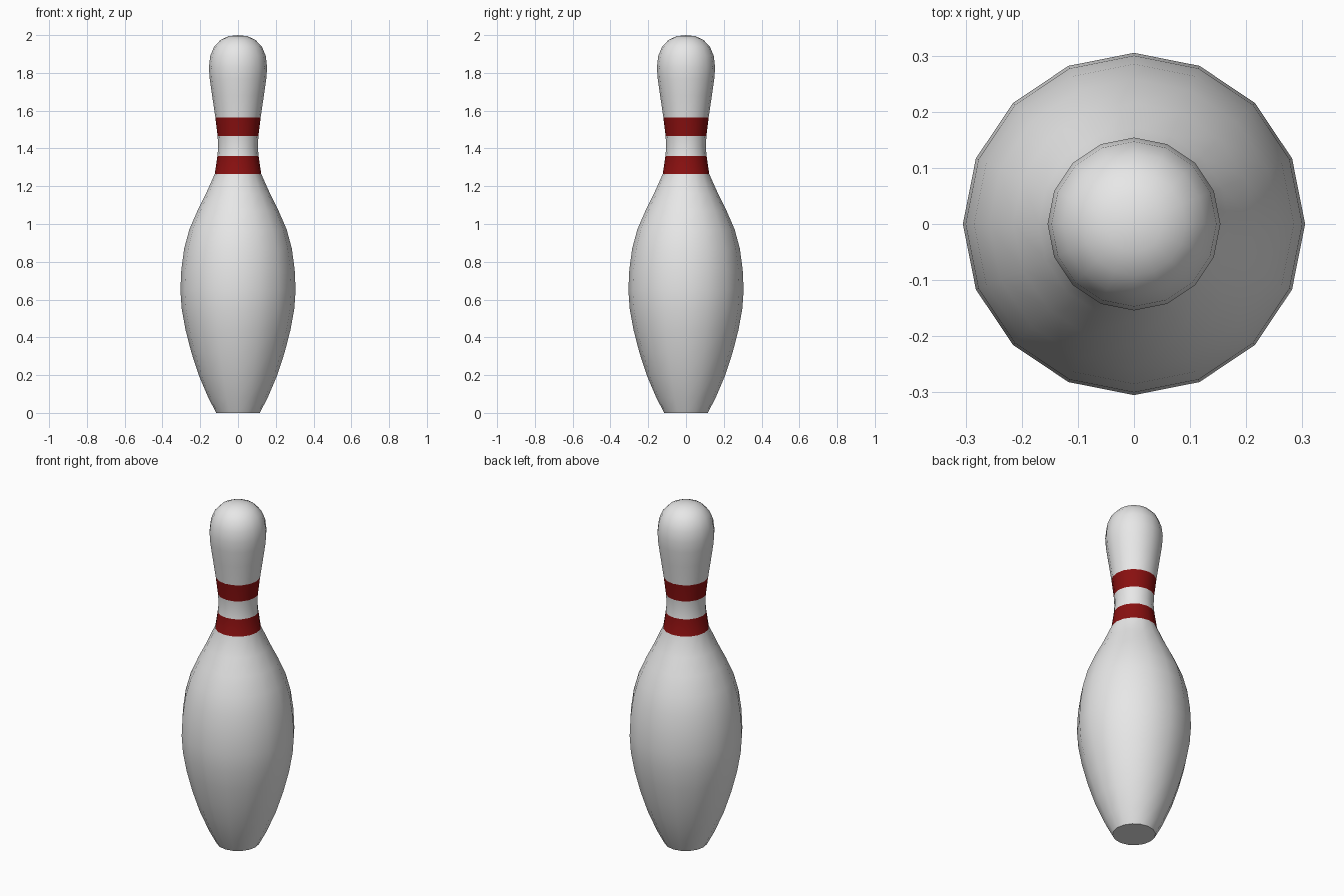
import bpy, bmesh, math

if "Cube" in bpy.data.objects:
    bpy.data.objects.remove(bpy.data.objects["Cube"])

def material(name, rgb):
    m = bpy.data.materials.new(name)
    m.diffuse_color = (*rgb, 1)
    m.use_nodes = True
    m.node_tree.nodes["Principled BSDF"].inputs["Base Color"].default_value = m.diffuse_color
    return m

# Profile: (radius, height) from the base rim to just below the crown
PROFILE = [(0.115, 0.0), (0.157, 0.08), (0.208, 0.2), (0.247, 0.32), (0.278, 0.44),
           (0.298, 0.55), (0.305, 0.65), (0.300, 0.76), (0.285, 0.87), (0.258, 0.97),
           (0.215, 1.07), (0.170, 1.16), (0.123, 1.265), (0.109, 1.36), (0.105, 1.41),
           (0.108, 1.465), (0.120, 1.565), (0.137, 1.68), (0.150, 1.77), (0.154, 1.83),
           (0.147, 1.89), (0.126, 1.94), (0.092, 1.975), (0.050, 1.994)]
BANDS = [(1.265, 1.36), (1.465, 1.565)]
SIDES = 16

bm = bmesh.new()
rings = []
for r, z in PROFILE:
    rings.append([bm.verts.new((r * math.cos(2 * math.pi * i / SIDES),
                                r * math.sin(2 * math.pi * i / SIDES), z))
                  for i in range(SIDES)])

# Lathed wall, with the neck stripes coloured by height
for (a, b), (_, z0), (_, z1) in zip(zip(rings, rings[1:]), PROFILE, PROFILE[1:]):
    mid = (z0 + z1) / 2
    for i in range(SIDES):
        j = (i + 1) % SIDES
        f = bm.faces.new((a[i], a[j], b[j], b[i]))
        f.material_index = int(any(lo < mid < hi for lo, hi in BANDS))

# Flat base and crown
bm.faces.new(rings[0][::-1])
top = bm.verts.new((0, 0, 2.0))
for i in range(SIDES):
    bm.faces.new((rings[-1][i], rings[-1][(i + 1) % SIDES], top))

mesh = bpy.data.meshes.new("bowling_pin")
bm.to_mesh(mesh)
bm.free()
mesh.materials.append(material("white", (0.8, 0.8, 0.8)))
mesh.materials.append(material("dark red", (0.25, 0.005, 0.005)))
pin = bpy.data.objects.new("bowling_pin", mesh)
bpy.context.collection.objects.link(pin)
bpy.context.view_layer.objects.active = pin
pin.select_set(True)
bpy.ops.object.shade_smooth_by_angle(angle=math.radians(40))
